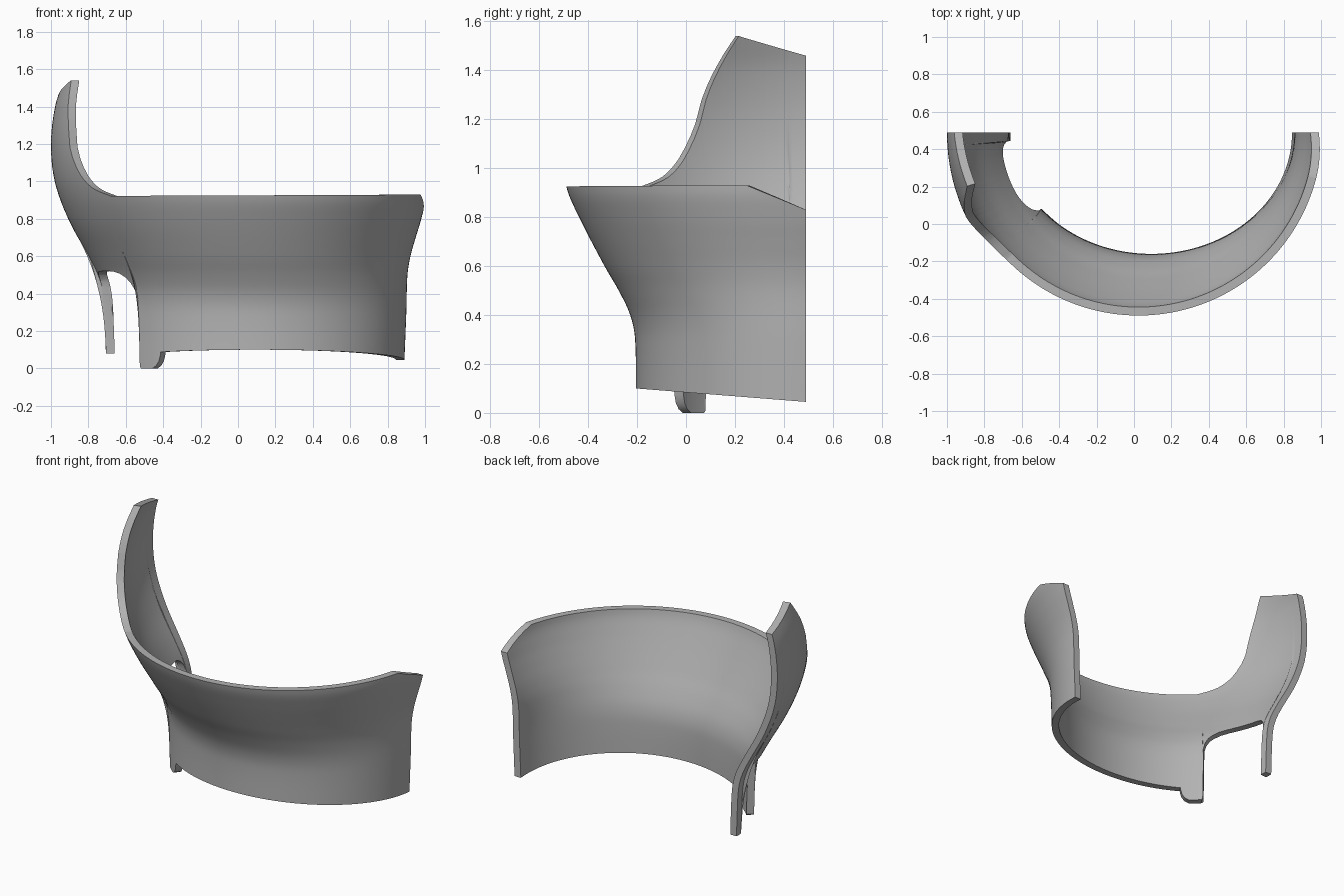
import bpy
import bmesh
from math import sin, cos, pi, hypot

cube = bpy.data.objects.get("Cube")
if cube:
    bpy.data.objects.remove(cube, do_unlink=True)

BACK = 0.49      # plane where the shell is cut off at the rear
WALL = 0.045     # wall thickness
ROWS = 36


def linear(points, t):
    """Piecewise straight interpolation."""
    for (a, p), (b, q) in zip(points, points[1:]):
        if t <= b:
            return p + (q - p) * max(0, (t - a) / (b - a))
    return points[-1][1]


def smooth(points, t):
    """Piecewise cubic interpolation with averaged slopes."""
    last = len(points) - 1

    def slope(i):
        (a, p), (b, q) = points[max(i - 1, 0)], points[min(i + 1, last)]
        return (q - p) / (b - a)

    t = min(max(t, points[0][0]), points[-1][0])
    i = next(k for k in range(last) if t <= points[k + 1][0])
    (a, p), (b, q) = points[i], points[i + 1]
    h = b - a
    s = (t - a) / h
    return ((1 + 2 * s) * (1 - s) ** 2 * p + s * (1 - s) ** 2 * h * slope(i)
            + s * s * (3 - 2 * s) * q + s * s * (s - 1) * h * slope(i + 1))


# Flaring profiles: height against right, left and front extent
right_profile = [(0, -.705), (.2, -.71), (.4, -.722), (.5, -.75), (.6, -.8), (.8, -.908),
                 (1, -.98), (1.2, -1), (1.4, -.978), (1.55, -.93)]
left_profile = [(0, .888), (.3, .9), (.5, .906), (.6, .922), (.7, .95), (.8, .98),
                (.92, 1.005), (1.55, 1.0)]
front_profile = [(0, -.205), (.3, -.208), (.4, -.228), (.5, -.275), (.6, -.333), (.8, -.437),
                 (.92, -.488), (1.2, -.54), (1.55, -.5)]

# Trim edges, by angle from the right rear end (0) to the left rear end (pi)
wall_rise = [(.294, 1.54), (.34, 1.47), (.388, 1.38), (.428, 1.28), (.452, 1.19),
             (.485, 1.12), (.55, 1.03), (.635, .965), (.77, .922)]
rim = [(0, 1.46), (.294, 1.54)], [(.77, .922), (pi - .25, .93), (pi, .83)]
notch = [(0, .08), (.07, .08), (.073, .43), (.09, .475), (.12, .503), (.17, .518),
         (.3, .52), (.41, .52), (.48, .517), (.543, .507), (.6, .485), (.635, .46),
         (.665, .42), (.68, .38), (.684, .34), (.686, .01), (.7, 0), (.81, 0),
         (.845, .015), (.87, .04), (.882, .07), (.886, .088)]


def top_edge(a):
    if a < wall_rise[0][0]:
        return linear(rim[0], a)
    if a < wall_rise[-1][0]:
        return smooth(wall_rise, a)
    return linear(rim[1], a)


def bottom_edge(a):
    return linear(notch, a) if a < notch[-1][0] else .045 + .055 * sin(a)


def shell_point(a, z, inset):
    """Point on the half-elliptic section at height z, moved inward by inset."""
    right, left = smooth(right_profile, z), smooth(left_profile, z)
    cx, rx = (left + right) / 2, (left - right) / 2
    ry = BACK - smooth(front_profile, z)
    nx, ny = -cos(a) * ry, -sin(a) * rx
    n = hypot(nx, ny)
    return (cx - rx * cos(a) - inset * nx / n, BACK - ry * sin(a) - inset * ny / n, z)


# Columns: even spacing plus every corner of the trim edges
angles = {pi * i / 110 for i in range(111)}
angles |= {a for part in (notch, wall_rise, *rim) for a, _ in part}
columns = []
for a in sorted(angles):
    if not columns or a - columns[-1] > 1e-5:
        columns.append(a)

# Curved shell: outer skin, inner skin and the edge band between them
bm = bmesh.new()
skins = []
for inset in (0, WALL):
    grid = []
    for a in columns:
        low, high = bottom_edge(a), top_edge(a)
        grid.append([bm.verts.new(shell_point(a, low + (high - low) * r / ROWS, inset))
                     for r in range(ROWS + 1)])
    skins.append(grid)
    for c, d in zip(grid, grid[1:]):
        for r in range(ROWS):
            bm.faces.new((c[r], d[r], d[r + 1], c[r + 1]))


def border(grid):
    return ([c[0] for c in grid] + grid[-1][1:]
            + [c[-1] for c in reversed(grid[:-1])] + grid[0][-2:0:-1])


outer, inner = border(skins[0]), border(skins[1])
for i in range(len(outer)):
    j = (i + 1) % len(outer)
    bm.faces.new((outer[i], outer[j], inner[j], inner[i]))
bmesh.ops.recalc_face_normals(bm, faces=bm.faces)

mesh = bpy.data.meshes.new("curved_shell")
bm.to_mesh(mesh)
bm.free()
shell = bpy.data.objects.new("curved_shell", mesh)
bpy.context.collection.objects.link(shell)

# Plain grey finish
grey = bpy.data.materials.new("plain_grey")
grey.use_nodes = True
colour = (.45, .45, .45, 1)
grey.diffuse_color = colour
grey.node_tree.nodes["Principled BSDF"].inputs["Base Color"].default_value = colour
mesh.materials.append(grey)

bpy.ops.object.select_all(action='DESELECT')
shell.select_set(True)
bpy.context.view_layer.objects.active = shell
bpy.ops.object.shade_smooth_by_angle(angle=.6)
